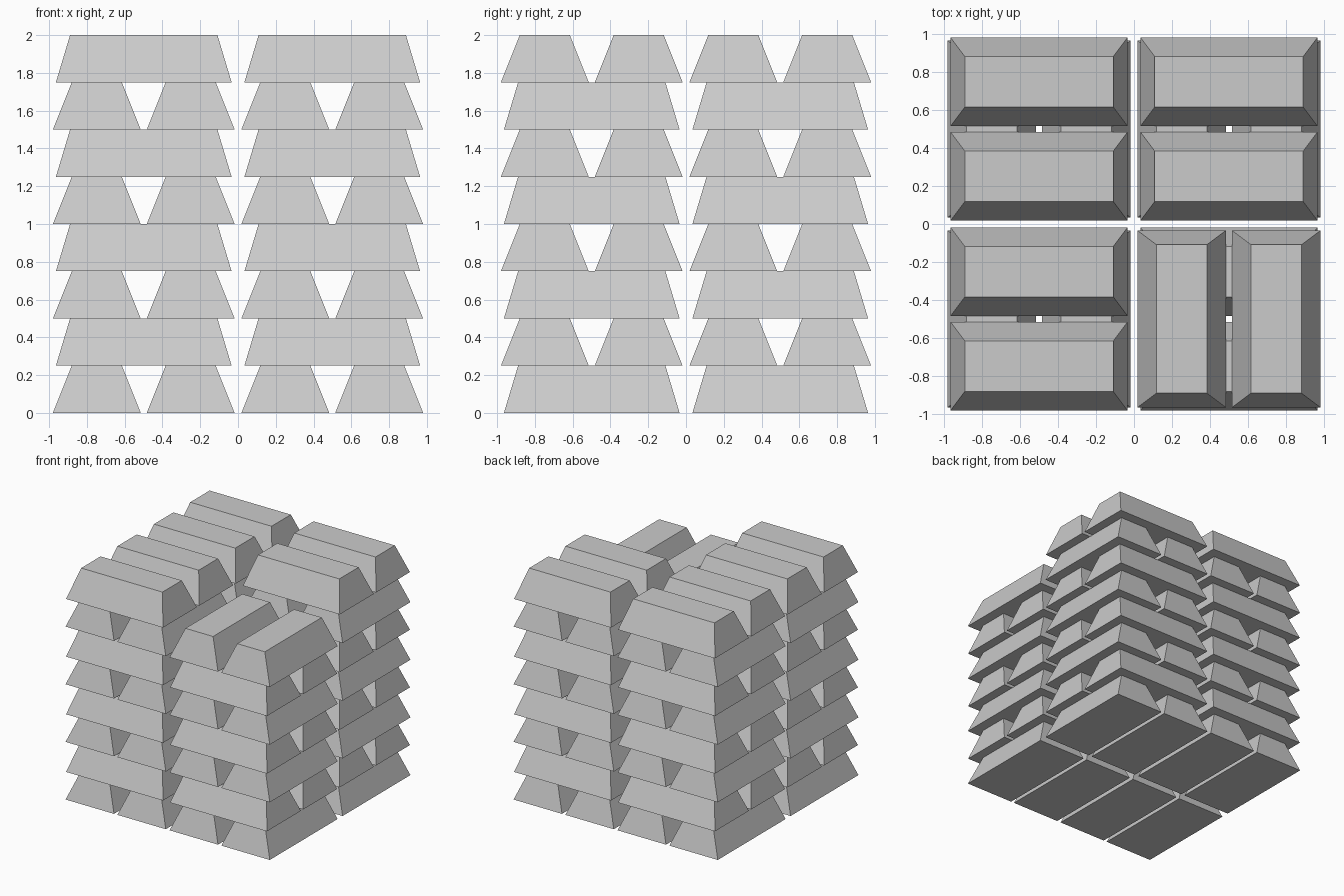
import bpy

if "Cube" in bpy.data.objects:
    bpy.data.objects.remove(bpy.data.objects["Cube"])

H = 0.25                      # bar height
BASE = (0.465, 0.93)          # footprint at the bottom: width, length
TOP = (0.265, 0.78)           # footprint at the top


def bar_mesh():
    # tapered ingot, long axis along y
    verts = []
    for (w, l), z in ((BASE, 0), (TOP, H)):
        verts += [(sx * w / 2, sy * l / 2, z)
                  for sx, sy in ((-1, -1), (1, -1), (1, 1), (-1, 1))]
    faces = [(3, 2, 1, 0), (4, 5, 6, 7)]
    faces += [(i, (i + 1) % 4, (i + 1) % 4 + 4, i + 4) for i in range(4)]
    me = bpy.data.meshes.new("bar")
    me.from_pydata(verts, [], faces)
    return me


bar_y = bar_mesh()
# same bar turned to lie along x
bar_x = bar_mesh()
for v in bar_x.vertices:
    v.co.x, v.co.y = -v.co.y, v.co.x


def stack(name, cx, cy, layers):
    # pairs of bars, alternating direction each layer
    for k in range(layers):
        for s in (-0.2485, 0.2485):
            along_y = k % 2 == 0
            ob = bpy.data.objects.new(f"{name}_bar", bar_y if along_y else bar_x)
            ob.location = (cx + s * along_y, cy + s * (not along_y), k * H)
            bpy.context.collection.objects.link(ob)


# four stacks, the front right one is a layer short
stack("front_left", -0.499, -0.499, 8)
stack("front_right", 0.499, -0.499, 7)
stack("back_left", -0.499, 0.499, 8)
stack("back_right", 0.499, 0.499, 8)
